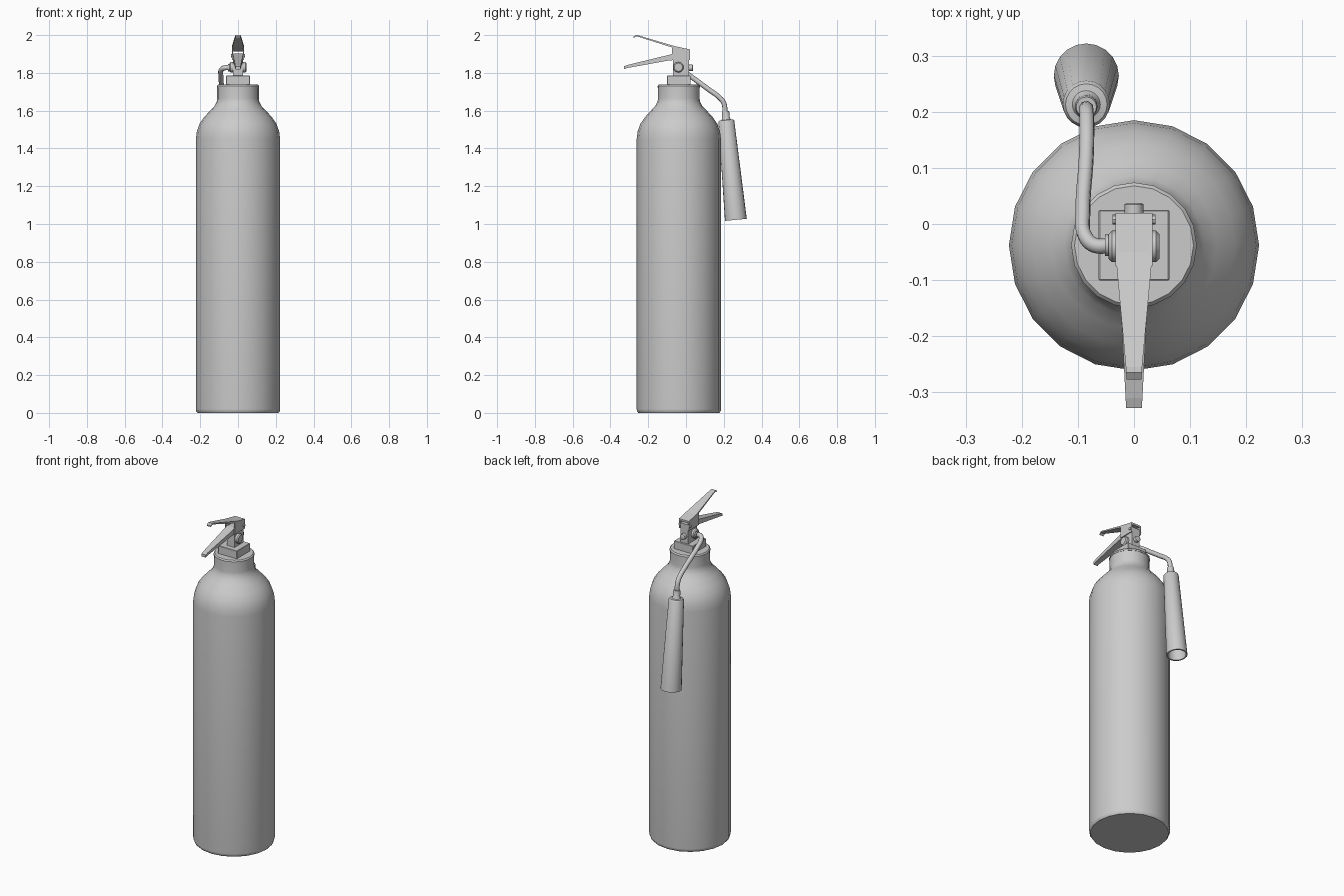
import bpy, bmesh, math
from mathutils import Vector, Matrix

cube = bpy.data.objects.get("Cube")
if cube:
    bpy.data.objects.remove(cube, do_unlink=True)

grey = bpy.data.materials.new("plain grey")
grey.use_nodes = True
grey.diffuse_color = (0.6, 0.6, 0.6, 1)
grey.node_tree.nodes["Principled BSDF"].inputs["Base Color"].default_value = (0.6, 0.6, 0.6, 1)
AXIS_Y = -0.038


def finish(name, bm, angle=35):
    bmesh.ops.recalc_face_normals(bm, faces=bm.faces)
    mesh = bpy.data.meshes.new(name)
    bm.to_mesh(mesh)
    bm.free()
    obj = bpy.data.objects.new(name, mesh)
    bpy.context.collection.objects.link(obj)
    mesh.materials.append(grey)
    bpy.ops.object.select_all(action='DESELECT')
    obj.select_set(True)
    bpy.context.view_layer.objects.active = obj
    if angle:
        bpy.ops.object.shade_smooth_by_angle(angle=math.radians(angle))
    return obj


def lathe(name, profile, sides, start, direction=(0, 0, 1), closed=True):
    """Revolve (radius, height) points about an axis."""
    bm = bmesh.new()
    turn = Vector((0, 0, 1)).rotation_difference(Vector(direction)).to_matrix()
    rings = []
    for r, h in profile:
        rings.append([bm.verts.new(turn @ Vector((r * math.cos(a), r * math.sin(a), h)) + Vector(start))
                      for a in (math.tau * i / sides for i in range(sides))])
    for lo, hi in zip(rings, rings[1:]):
        for i in range(sides):
            j = (i + 1) % sides
            bm.faces.new((lo[i], lo[j], hi[j], hi[i]))
    if closed:
        bm.faces.new(rings[0])
        bm.faces.new(rings[-1])
    return finish(name, bm)


def box(name, lo, hi, bevel=0):
    bm = bmesh.new()
    lo, hi = Vector(lo), Vector(hi)
    bmesh.ops.create_cube(bm, size=1, matrix=Matrix.Translation((lo + hi) / 2) @ Matrix.Diagonal((*(hi - lo), 1)))
    if bevel:
        bmesh.ops.bevel(bm, geom=bm.edges[:], offset=bevel, segments=1, affect='EDGES')
    return finish(name, bm, 0)


def lever(name, sections):
    """Loft rectangles given as (y, bottom z, top z, half width)."""
    bm = bmesh.new()
    rings = [[bm.verts.new(p) for p in ((-w, y, b), (w, y, b), (w, y, t), (-w, y, t))]
             for y, b, t, w in sections]
    for p, q in zip(rings, rings[1:]):
        for i in range(4):
            j = (i + 1) % 4
            bm.faces.new((p[i], p[j], q[j], q[i]))
    bm.faces.new(rings[0])
    bm.faces.new(rings[-1])
    return finish(name, bm, 0)


# Cylinder with domed shoulder, neck and rim
lathe("tank", [(0.215, 0), (0.222, 0.01), (0.223, 0.02), (0.223, 1.45), (0.218, 1.49),
               (0.204, 1.53), (0.18, 1.565), (0.148, 1.6), (0.124, 1.625), (0.112, 1.65),
               (0.11, 1.665), (0.11, 1.725)], 20, (0, AXIS_Y, 0))
lathe("neck_rim", [(0.112, 1.722), (0.112, 1.731), (0.106, 1.738), (0.093, 1.738)],
      20, (0, AXIS_Y, 0))

# Valve block and stem
box("valve_base", (-0.063, -0.101, 1.735), (0.063, 0.025, 1.785), 0.002)
box("valve_stem", (-0.026, -0.07, 1.78), (0.026, 0.016, 1.9))
lathe("rear_gauge", [(0.017, 0), (0.017, 0.022), (0.014, 0.024)], 12, (0, 0.013, 1.827), (0, 1, 0))

# Side washers and hinge pins
for side, label in ((1, "left"), (-1, "right")):
    lathe(label + "_washer", [(0.028, 0), (0.028, 0.014), (0.022, 0.02)], 12,
          (side * 0.025, -0.04, 1.83), (side, 0, 0))
    lathe(label + "_hinge_pin", [(0.009, 0), (0.009, 0.014)], 8,
          (side * 0.024, 0.008, 1.89), (side, 0, 0))
    x0, x1 = sorted((side * 0.027, side * 0.033))
    plate = box(label + "_lever_cheek", (x0, -0.075, 1.868), (x1, 0.02, 1.924))
    for v in plate.data.vertices:
        if v.co.z > 1.9 and v.co.y < 0:
            v.co.z = 1.945

# Upper carrying handle, with a turned-down tip
lever("upper_handle", [(0.02, 1.914, 1.925, 0.033), (-0.05, 1.928, 1.939, 0.033),
                       (-0.075, 1.935, 1.946, 0.031), (-0.255, 1.992, 1.999, 0.0145),
                       (-0.265, 1.993, 2.0, 0.014), (-0.277, 1.984, 1.992, 0.013)])

# Lower squeeze lever
lever("squeeze_lever", [(-0.065, 1.868, 1.902, 0.026), (-0.1, 1.864, 1.893, 0.026),
                        (-0.31, 1.826, 1.842, 0.015), (-0.328, 1.819, 1.835, 0.014)])

# Hose
curve = bpy.data.curves.new("hose", 'CURVE')
curve.dimensions = '3D'
curve.bevel_depth = 0.0135
curve.bevel_resolution = 2
curve.resolution_u = 5
curve.use_fill_caps = True
path = [(-0.04, -0.038, 1.827), (-0.07, -0.038, 1.827), (-0.087, -0.022, 1.818), (-0.091, 0.02, 1.786),
        (-0.085, 0.12, 1.712), (-0.084, 0.185, 1.662), (-0.085, 0.202, 1.635), (-0.085, 0.206, 1.58)]
spline = curve.splines.new('BEZIER')
spline.bezier_points.add(len(path) - 1)
for point, co in zip(spline.bezier_points, path):
    point.co = co
    point.handle_left_type = point.handle_right_type = 'AUTO'
curve.materials.append(grey)
bpy.context.collection.objects.link(bpy.data.objects.new("hose", curve))
lathe("hose_fitting", [(0.019, 0), (0.019, 0.012)], 12, (-0.04, -0.038, 1.827), (-1, 0, 0))

# Hollow discharge horn hanging from the hose
top, end = Vector((-0.085, 0.213, 1.55)), Vector((-0.085, 0.264, 1.022))
down = (end - top).normalized()
length = (end - top).length
lathe("horn", [(0.018, -0.048), (0.02, -0.04), (0.02, -0.01), (0.025, -0.002), (0.037, 0), (0.042, 0.007),
               (0.058, length), (0.05, length), (0.036, 0.015)], 20, top, down)
